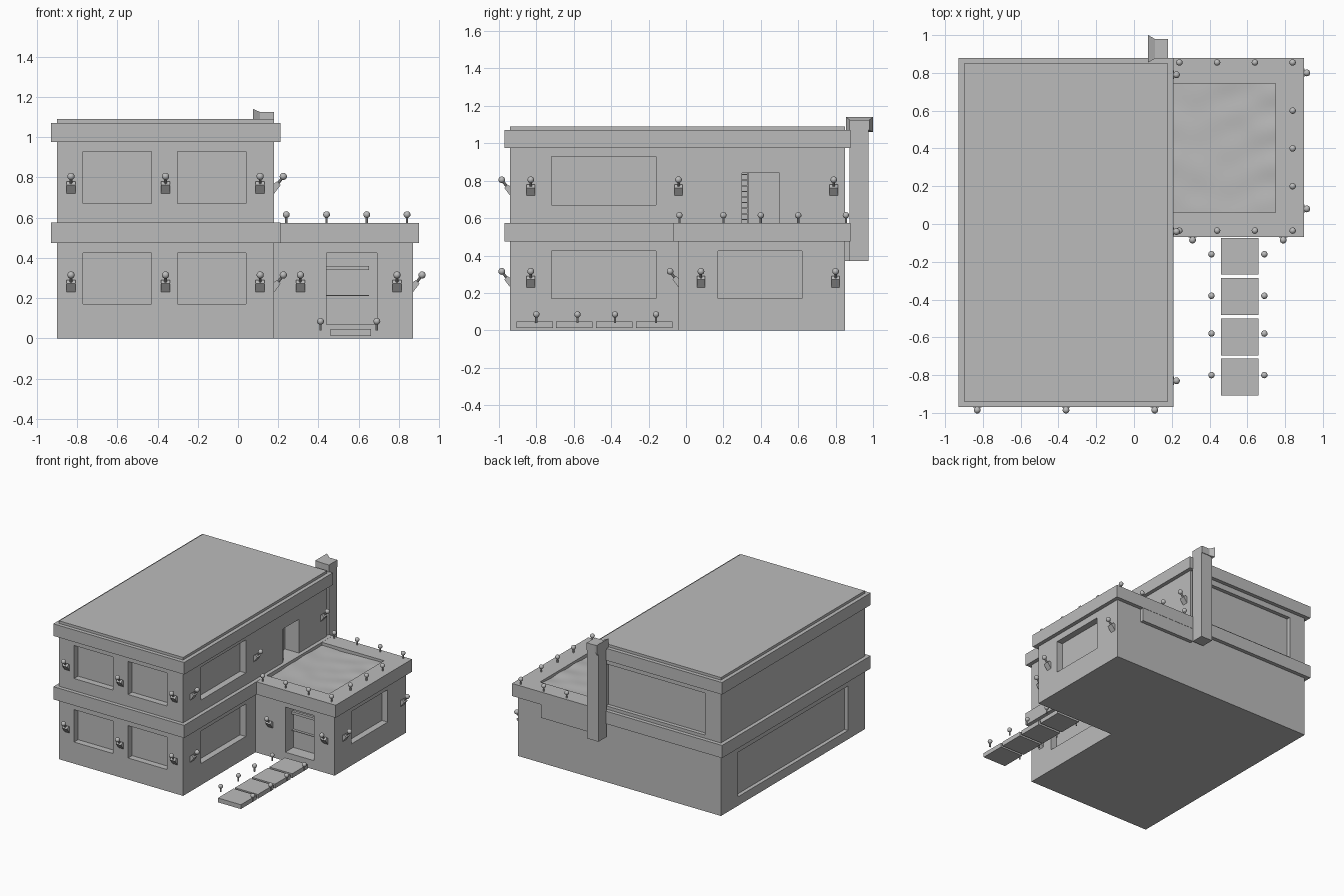
import bpy, bmesh, math, random
from mathutils import Vector, Matrix

cube = bpy.data.objects.get("Cube")
if cube:
    bpy.data.objects.remove(cube, do_unlink=True)

grey = bpy.data.materials.new("plain_grey")
grey.use_nodes = True
tone = (0.5, 0.5, 0.5, 1)
grey.diffuse_color = tone
grey.node_tree.nodes["Principled BSDF"].inputs["Base Color"].default_value = tone


def finish(name, bm):
    bmesh.ops.recalc_face_normals(bm, faces=bm.faces)
    mesh = bpy.data.meshes.new(name)
    bm.to_mesh(mesh)
    bm.free()
    mesh.materials.append(grey)
    ob = bpy.data.objects.new(name, mesh)
    bpy.context.collection.objects.link(ob)
    return ob


def add_box(bm, xs, ys, zs):
    lo, hi = Vector((xs[0], ys[0], zs[0])), Vector((xs[1], ys[1], zs[1]))
    m = Matrix.Translation((lo + hi) / 2) @ Matrix.Diagonal((*(hi - lo), 1))
    bmesh.ops.create_cube(bm, size=1, matrix=m)


def boxes(name, *items):
    bm = bmesh.new()
    for item in items:
        add_box(bm, *item)
    return finish(name, bm)


def carve(target, *items):
    # Subtract recesses from a solid
    cutter = boxes(target.name + "_cutter", *items)
    cutter.hide_render = True
    mod = target.modifiers.new("recesses", "BOOLEAN")
    mod.operation, mod.solver, mod.object = "DIFFERENCE", "EXACT", cutter
    bpy.context.view_layer.objects.active = target
    bpy.ops.object.modifier_apply(modifier=mod.name)
    bpy.data.objects.remove(cutter, do_unlink=True)


def prism(bm, rings):
    # Skin a closed solid through equal cross-sections
    loops = [[bm.verts.new(p) for p in ring] for ring in rings]
    for a, b in zip(loops, loops[1:]):
        for i in range(len(a)):
            j = (i + 1) % len(a)
            bm.faces.new((a[i], a[j], b[j], b[i]))
    bm.faces.new(loops[0])
    bm.faces.new(loops[-1])


def stem(bm, a, b, radius):
    a, b = Vector(a), Vector(b)
    m = Matrix.Translation((a + b) / 2) @ (b - a).to_track_quat("Z", "Y").to_matrix().to_4x4()
    bmesh.ops.create_cone(bm, cap_ends=True, segments=10, radius1=radius,
                          radius2=radius, depth=(b - a).length, matrix=m)


def ball(bm, p, radius=0.018):
    bmesh.ops.create_uvsphere(bm, u_segments=16, v_segments=10, radius=radius,
                              matrix=Matrix.Translation(p))


def smooth(ob):
    bpy.ops.object.select_all(action="DESELECT")
    ob.select_set(True)
    bpy.context.view_layer.objects.active = ob
    bpy.ops.object.shade_smooth_by_angle(angle=math.radians(35))


# Main block with recessed windows on both storeys
main = boxes("main_walls", ((-.9, .18), (-.94, .85), (0, 1)))
low, high = (.17, .425), (.67, .93)
holes = []
for zs in (low, high):
    holes += [((a, a + .34), (-1, -.89), zs) for a in (-.77, -.3)]
    holes.append(((.13, .3), (-.72, -.16), zs))
holes += [((-1, -.87), (-.73, .64), (.07, .42)),
          ((-.76, .1), (.82, 1), (.6, .93)),
          ((.06, .3), (.3, .5), (.572, .84))]
carve(main, *holes)

# Side wing with doorway and window
wing = boxes("wing_walls", ((.18, .87), (-.04, .85), (0, .48)))
carve(wing, ((.44, .69), (-.1, .06), (.07, .425)),
      ((.82, 1), (.17, .62), low))

# Bands and roof
boxes("main_floor_band", ((-.93, .21), (-.97, .88), (.475, .575)))
boxes("main_roof_band", ((-.93, .21), (-.97, .88), (.975, 1.07)))
boxes("roof_slab", ((-.9, .18), (-.94, .85), (1.06, 1.09)))
deck = boxes("wing_deck_band", ((.2, .9), (-.07, .88), (.475, .574)))
carve(deck, ((.21, .75), (.06, .745), (.5, .7)))

# Rippled pool water
random.seed(4)
waves = [(random.uniform(8, 40), random.uniform(0, 2 * math.pi), random.uniform(0, 6))
         for _ in range(9)]
bm = bmesh.new()
bmesh.ops.create_grid(bm, x_segments=40, y_segments=50, size=.5)
for v in bm.verts:
    x, y = v.co.x * .54 + .48, v.co.y * .685 + .4025
    dz = sum(math.sin(f * (x * math.cos(a) + y * math.sin(a)) + p) / f for f, a, p in waves)
    v.co = (x, y, .55 + .03 * dz)
water = finish("pool_water", bm)
smooth(water)

# Pool casing visible on the rear wall
boxes("pool_casing", ((.18, .65), (.84, .878), (.37, .48)))

# Ladder rungs inside the upper doorway
boxes("upper_door_ladder", ((.15, .16), (.33, .337), (.575, .84)),
      *[((.15, .16), (.3, .335), (z / 100, z / 100 + .006)) for z in range(59, 84, 3)])

# Shelf bars inside the front doorway
boxes("front_door_shelf", ((.44, .65), (.04, .06), (.34, .36)),
      ((.44, .65), (.04, .06), (.21, .215)))

# Chimney with a hood flared to one side
boxes("chimney", ((.08, .18), (.875, .975), (.37, 1.08)))
bm = bmesh.new()
prism(bm, [[(x, y0, z0), (x, y1, z0), (x, y1, z1), (x, y0, z1)]
           for x, y0, y1, z0, z1 in ((.075, .855, 1, 1.06, 1.14),
                                     (.11, .875, .98, 1.07, 1.125),
                                     (.18, .875, .98, 1.07, 1.125))])
finish("chimney_hood", bm)

# Stepping slabs up to the door
boxes("path_slabs", *[((.46, .66), (y, y + .195), (.012, .046))
                      for y in (-.907, -.695, -.482, -.268)])

# Post lamps along the path and deck edge
bm = bmesh.new()
spots = [(x, y, .085) for x in (.41, .69) for y in (-.8, -.58, -.38, -.16)]
spots += [(x, y, .615) for x in (.24, .44, .64, .84) for y in (-.035, .855)]
spots += [(.84, y, .615) for y in (.2, .4, .6)]
for x, y, z in spots:
    ball(bm, (x, y, z), .017)
    stem(bm, (x, y, z - .045), (x, y, z), .006)
smooth(finish("post_lamps", bm))

# Wall lamps: wedge bracket, angled arm and globe
bm = bmesh.new()
sconces = [((x, -.94), "front", z) for x in (-.83, -.36, .11) for z in (.26, .75)]
sconces += [((x, -.04), "front", .26) for x in (.31, .79)]
sconces += [((.18, y), "side", .75) for y in (-.83, -.04, .79)]
sconces += [((.18, -.83), "side", .26)]
sconces += [((.87, y), "side", .26) for y in (.08, .8)]
wedge = ((0, -.03), (0, .02), (.014, .03), (.032, .012))
for (x, y), facing, z in sconces:
    def place(across, out, up):
        if facing == "front":
            return Vector((x + across, y - out, z + up))
        return Vector((x + out, y + across, z + up))
    prism(bm, [[place(s, o, u) for o, u in wedge] for s in (-.022, .022)])
    stem(bm, place(0, .015, .015), place(0, .045, .055), .007)
    ball(bm, place(0, .045, .055))
smooth(finish("wall_lamps", bm))
